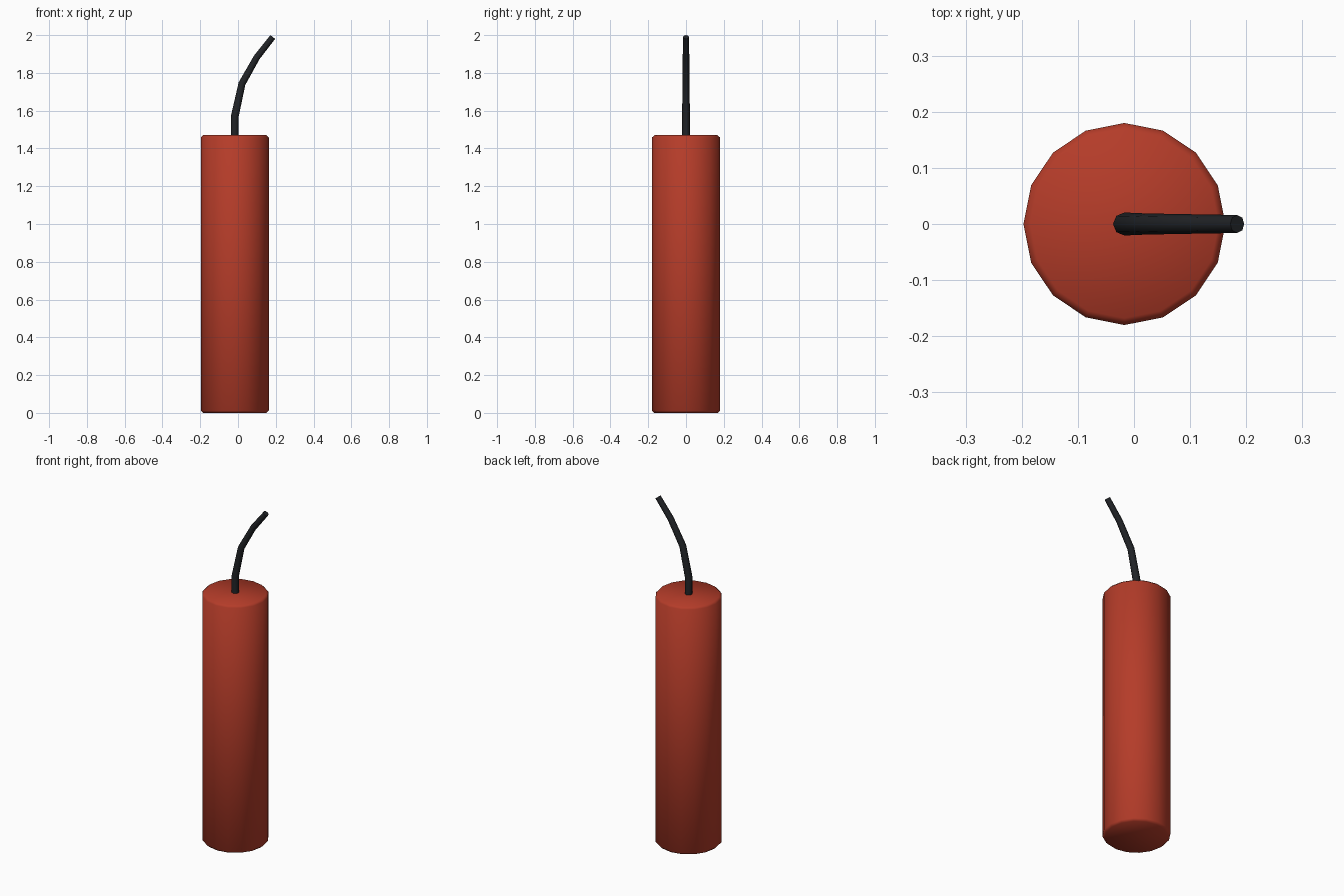
import bpy

if "Cube" in bpy.data.objects:
    bpy.data.objects.remove(bpy.data.objects["Cube"])

AXIS_X = -0.017


def material(name, colour):
    mat = bpy.data.materials.new(name)
    mat.diffuse_color = colour
    mat.use_nodes = True
    mat.node_tree.nodes["Principled BSDF"].inputs["Base Color"].default_value = mat.diffuse_color
    return mat


# Red tube: 16-sided cylinder with a narrow bevelled rim at both ends
bpy.ops.mesh.primitive_cylinder_add(vertices=16, radius=0.18, depth=1.47,
                                    location=(AXIS_X, 0, 0.735))
tube = bpy.context.object
tube.name = "tube"
tube.data.materials.append(material("red_paper", (0.46, 0.045, 0.022, 1)))
rim = tube.modifiers.new("rim", "BEVEL")
rim.width = 0.012
rim.segments = 1
rim.limit_method = "ANGLE"
rim.angle_limit = 1.0
bpy.ops.object.shade_smooth()

# Fuse: tapering bent cord rising from the middle of the top
path = [(AXIS_X, 1.45, 1.0), (AXIS_X, 1.57, 1.0), (0.021, 1.743, 0.92),
        (0.10, 1.883, 0.85), (0.184, 1.99, 0.78)]
curve = bpy.data.curves.new("fuse", "CURVE")
curve.dimensions = "3D"
curve.bevel_depth = 0.0205
curve.bevel_resolution = 2
curve.use_fill_caps = True
spline = curve.splines.new("POLY")
spline.points.add(len(path) - 1)
for point, (x, z, radius) in zip(spline.points, path):
    point.co = (x, 0, z, 1)
    point.radius = radius
spline.use_smooth = True
fuse = bpy.data.objects.new("fuse", curve)
bpy.context.collection.objects.link(fuse)
curve.materials.append(material("dark_cord", (0.015, 0.017, 0.02, 1)))
